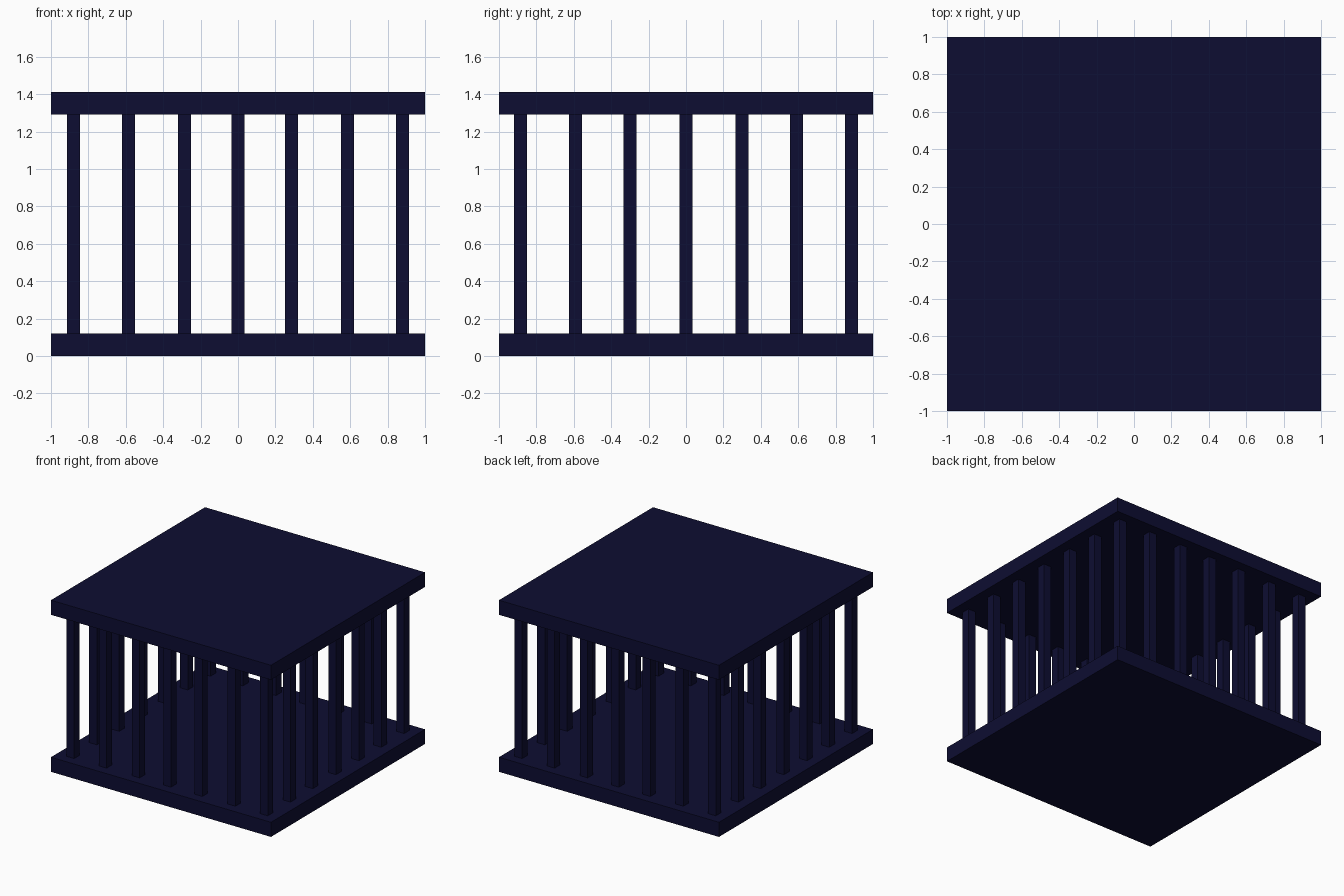
import bpy

cube = bpy.data.objects.get("Cube")
if cube:
    bpy.data.objects.remove(cube, do_unlink=True)

# Single dark navy paint
NAVY = (0.004, 0.004, 0.032, 1.0)
navy = bpy.data.materials.new("dark_navy")
navy.use_nodes = True
navy.diffuse_color = NAVY
navy.node_tree.nodes["Principled BSDF"].inputs["Base Color"].default_value = NAVY

SLAB = 0.12      # slab thickness
HEIGHT = 1.41    # overall height
BAR = 0.07       # bar width


def box(name, size, centre):
    bpy.ops.mesh.primitive_cube_add(size=1, location=centre)
    obj = bpy.context.object
    obj.name = name
    obj.scale = size
    bpy.ops.object.transform_apply(location=False, rotation=False, scale=True)
    obj.data.materials.append(navy)
    return obj


# Floor and roof slabs
box("floor_slab", (2, 2, SLAB), (0, 0, SLAB / 2))
box("roof_slab", (2, 2, SLAB), (0, 0, HEIGHT - SLAB / 2))

# Square bars around the edge, seven on each side, sharing the corners
xs = [-0.88, -0.585, -0.285, 0, 0.285, 0.585, 0.88]
ys = [-0.885, -0.59, -0.30, 0, 0.30, 0.59, 0.885]
bar_size = (BAR, BAR, HEIGHT - 2 * SLAB)


def bar(name, x, y):
    box(name, bar_size, (x, y, HEIGHT / 2))


for i, x in enumerate(xs):
    bar(f"front_bar_{i + 1}", x, ys[0])
    bar(f"back_bar_{i + 1}", x, ys[-1])

for i, y in enumerate(ys[1:-1]):
    bar(f"right_bar_{i + 1}", xs[0], y)
    bar(f"left_bar_{i + 1}", xs[-1], y)
